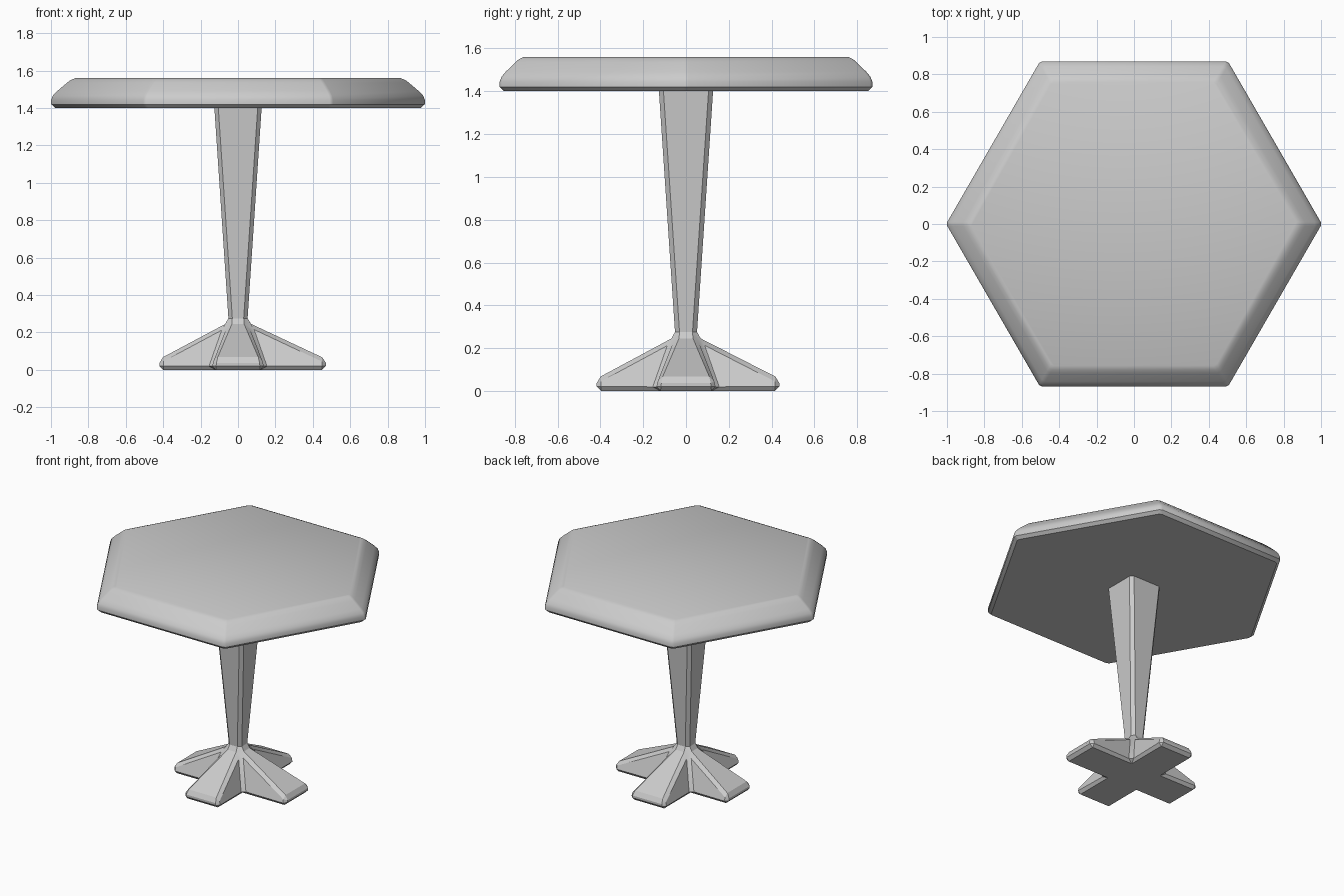
import bpy, bmesh
from math import cos, sin, pi, radians
from mathutils import Vector, Matrix

if "Cube" in bpy.data.objects:
    bpy.data.objects.remove(bpy.data.objects["Cube"])


def finish(bm, name, angle):
    bmesh.ops.recalc_face_normals(bm, faces=bm.faces)
    mesh = bpy.data.meshes.new(name)
    bm.to_mesh(mesh)
    bm.free()
    ob = bpy.data.objects.new(name, mesh)
    bpy.context.collection.objects.link(ob)
    bpy.ops.object.select_all(action='DESELECT')
    ob.select_set(True)
    bpy.context.view_layer.objects.active = ob
    bpy.ops.object.shade_smooth_by_angle(angle=radians(angle))
    return ob


# Table top: hexagonal rings with slightly clipped corners
def hex_ring(bm, apothem, z, clip=0.012):
    r = apothem / cos(pi / 6)
    c = [Vector((r * cos(k * pi / 3), r * sin(k * pi / 3), z)) for k in range(6)]
    ring = []
    for k in range(6):
        for other in (c[k - 1], c[(k + 1) % 6]):
            ring.append(bm.verts.new(c[k] + (other - c[k]).normalized() * clip))
    return ring


profile = [(0.85, 1.40), (0.87, 1.42), (0.87, 1.445), (0.862, 1.467),
           (0.842, 1.491), (0.797, 1.535), (0.78, 1.55), (0.758, 1.56)]
bm = bmesh.new()
rings = [hex_ring(bm, a, z) for a, z in profile]
for lo, hi in zip(rings, rings[1:]):
    for i in range(12):
        j = (i + 1) % 12
        bm.faces.new((lo[i], lo[j], hi[j], hi[i]))
bm.faces.new(rings[0][::-1])
bm.faces.new(rings[-1])
finish(bm, "table_top", 35)

# Pedestal: tapered square stem flowing into four splayed feet
bm = bmesh.new()


def square(h, z):
    return [bm.verts.new((x * h, y * h, z)) for x, y in ((1, -1), (1, 1), (-1, 1), (-1, -1))]


core = square(0.14, 0)
neck = square(0.05, 0.255)
head = square(0.129, 1.44)
cap = bm.faces.new(head)
underside = []
for k, length in enumerate((0.47, 0.436, 0.42, 0.417)):  # +x, +y, -x, -y
    j = (k + 1) % 4
    rot = Matrix.Rotation(k * pi / 2, 3, 'Z')
    b0, b1, t0, t1 = [bm.verts.new(rot @ Vector(p)) for p in (
        (length, -0.14, 0), (length, 0.14, 0),
        (length, -0.134, 0.058), (length, 0.134, 0.058))]
    bm.faces.new((neck[k], neck[j], head[j], head[k]))  # stem side
    bm.faces.new((neck[k], t0, t1, neck[j]))            # foot top
    bm.faces.new((b0, b1, t1, t0))                      # foot end
    bm.faces.new((core[k], b0, t0, neck[k]))            # foot sides
    bm.faces.new((b1, core[j], neck[j], t1))
    underside += [core[k], b0, b1]
bm.faces.new(underside[::-1])
bmesh.ops.recalc_face_normals(bm, faces=bm.faces)
edges = [e for e in bm.edges if cap not in e.link_faces]
bmesh.ops.bevel(bm, geom=edges, offset=0.021, offset_type='OFFSET', segments=1,
                profile=0.5, affect='EDGES', clamp_overlap=False)
finish(bm, "pedestal", 25)
